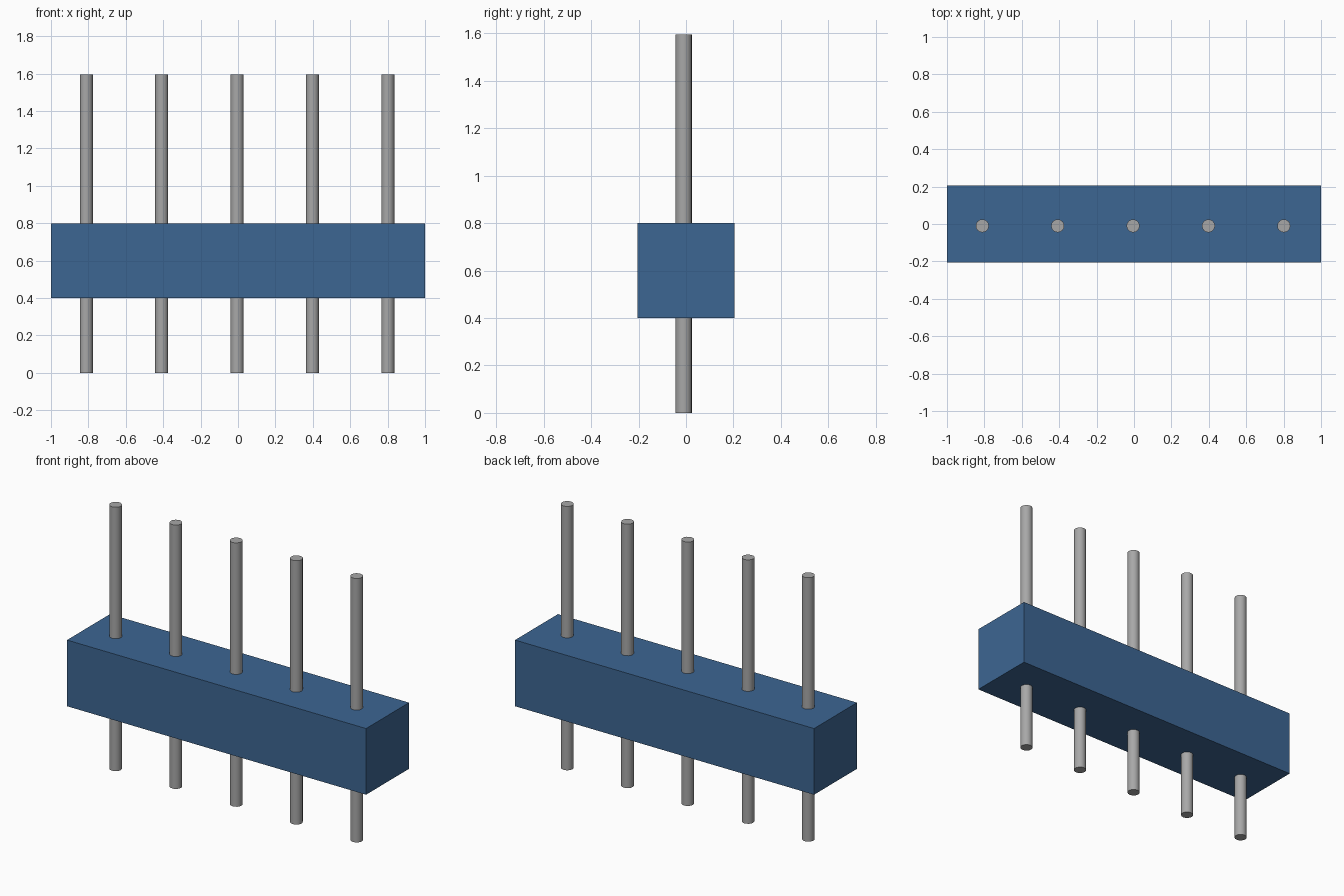
import bpy
import math

cube = bpy.data.objects.get("Cube")
if cube:
    bpy.data.objects.remove(cube, do_unlink=True)


def make_material(name, rgb):
    mat = bpy.data.materials.new(name)
    mat.use_nodes = True
    mat.diffuse_color = (*rgb, 1)
    mat.node_tree.nodes["Principled BSDF"].inputs["Base Color"].default_value = (*rgb, 1)
    return mat


blue = make_material("blue plastic", (0.046, 0.133, 0.29))
grey = make_material("grey metal", (0.39, 0.39, 0.39))

# Rectangular housing
bpy.ops.mesh.primitive_cube_add(size=1, location=(0, 0, 0.6))
housing = bpy.context.object
housing.name = "housing"
housing.scale = (2.0, 0.41, 0.4)
bpy.ops.object.transform_apply(location=False, rotation=False, scale=True)
housing.data.materials.append(blue)

# Row of five pins running through the housing
PIN_HEIGHT = 1.595
PIN_RADIUS = 0.035
PIN_SPACING = 0.403
for i in range(5):
    x = -0.005 + (i - 2) * PIN_SPACING
    bpy.ops.mesh.primitive_cylinder_add(
        vertices=16, radius=PIN_RADIUS, depth=PIN_HEIGHT,
        location=(x, -0.01, PIN_HEIGHT / 2))
    pin = bpy.context.object
    pin.name = f"pin_{i + 1}"
    pin.data.materials.append(grey)
    bpy.ops.object.shade_smooth_by_angle(angle=math.radians(40))
